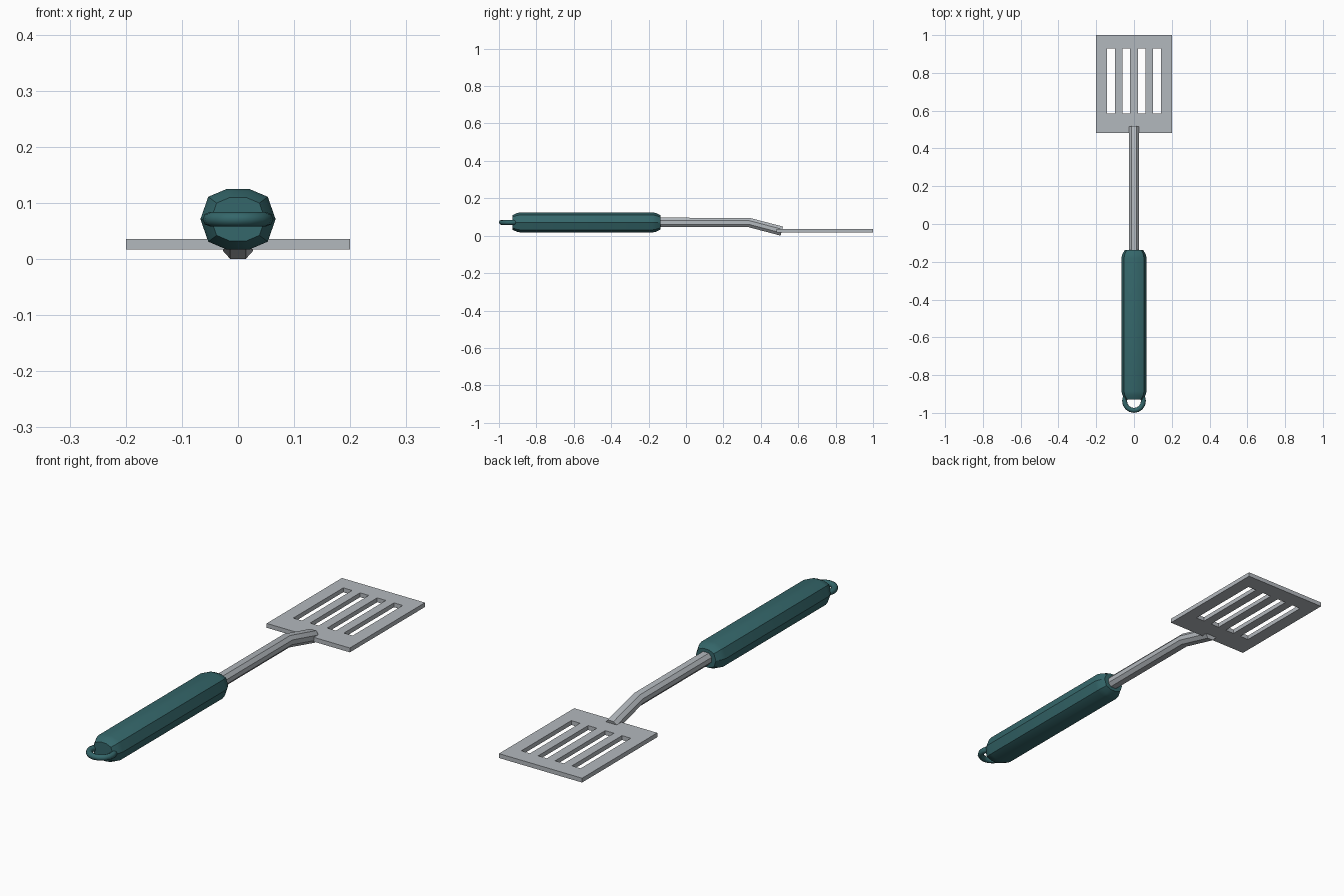
import bpy, bmesh, math
from mathutils import Vector

cube = bpy.data.objects.get("Cube")
if cube:
    bpy.data.objects.remove(cube, do_unlink=True)


def material(name, color, metallic=0.0):
    m = bpy.data.materials.new(name)
    m.use_nodes = True
    m.diffuse_color = (*color, 1)
    m.node_tree.nodes["Principled BSDF"].inputs["Base Color"].default_value = (*color, 1)
    return m


TEAL = material("teal plastic", (0.035, 0.135, 0.145))
STEEL = material("brushed steel", (0.45, 0.48, 0.51))


def finish(bm, name, mat, smooth=True):
    bmesh.ops.recalc_face_normals(bm, faces=bm.faces[:])
    mesh = bpy.data.meshes.new(name)
    bm.to_mesh(mesh)
    bm.free()
    obj = bpy.data.objects.new(name, mesh)
    bpy.context.collection.objects.link(obj)
    mesh.materials.append(mat)
    if smooth:
        bpy.ops.object.select_all(action='DESELECT')
        obj.select_set(True)
        bpy.context.view_layer.objects.active = obj
        bpy.ops.object.shade_smooth_by_angle(angle=math.radians(30))
    return obj


def mirrored(quarter):
    """Closed outline from points of the first quadrant, running from the side to the top."""
    upper = quarter + [(-x, z) for x, z in reversed(quarter)]
    upper = [p for i, p in enumerate(upper) if p not in upper[:i]]
    return upper + [(-x, -z) for x, z in upper if (-x, -z) not in upper]


def loft(name, outline, stations, mat):
    """Skin an outline along stations of (y, z, scale, tilt)."""
    bm = bmesh.new()
    rings = []
    for y, z, s, tilt in stations:
        rings.append([bm.verts.new((px * s, y - pz * s * math.sin(tilt),
                                    z + pz * s * math.cos(tilt))) for px, pz in outline])
    n = len(outline)
    for a, b in zip(rings, rings[1:]):
        for i in range(n):
            j = (i + 1) % n
            bm.faces.new((a[i], a[j], b[j], b[i]))
    bm.faces.new(rings[0])
    bm.faces.new(rings[-1])
    return finish(bm, name, mat)


AXIS = 0.071

# Faceted grip with chamfered ends
grip = mirrored([(0.067, 0), (0.053, 0.04), (0.02, 0.054)])
loft("handle", grip, [(-0.928, AXIS, 0.72, 0), (-0.905, AXIS, 0.92, 0), (-0.885, AXIS, 1, 0),
                      (-0.18, AXIS, 1, 0), (-0.16, AXIS, 0.92, 0), (-0.137, AXIS, 0.72, 0)], TEAL)

# Bent shaft, from inside the grip into the blade
tilt = math.atan2(0.0245 - AXIS, 0.512 - 0.335)
rod = mirrored([(0.027, 0.01), (0.014, 0.025)])
loft("shaft", rod, [(-0.2, AXIS, 1, 0), (0.335, AXIS, 1, tilt / 2),
                    (0.512, 0.0245, 1, tilt)], STEEL)

# Hanging loop
bpy.ops.mesh.primitive_torus_add(major_radius=0.05, minor_radius=0.013, major_segments=16,
                                 minor_segments=8, location=(0, -0.937, AXIS))
loop = bpy.context.object
loop.name = "hanging_loop"
loop.data.materials.append(TEAL)
bpy.ops.object.shade_smooth_by_angle(angle=math.radians(50))

# Slotted blade: a sheet of cells with the slots left out, then thickened
xs = [-0.2]
for centre in (-0.122, -0.041, 0.041, 0.122):
    xs += [centre - 0.021, centre + 0.021]
xs.append(0.2)
ys = [0.483, 0.584, 0.928, 1.0]
bm = bmesh.new()
grid = [[bm.verts.new((x, y, 0.017)) for x in xs] for y in ys]
for r in range(len(ys) - 1):
    for c in range(len(xs) - 1):
        if r == 1 and c % 2 == 1:
            continue
        bm.faces.new((grid[r][c], grid[r][c + 1], grid[r + 1][c + 1], grid[r + 1][c]))
top = bmesh.ops.extrude_face_region(bm, geom=bm.faces[:], use_keep_orig=True)
bmesh.ops.translate(bm, vec=Vector((0, 0, 0.019)),
                    verts=[g for g in top["geom"] if isinstance(g, bmesh.types.BMVert)])
finish(bm, "slotted_blade", STEEL, smooth=False)
